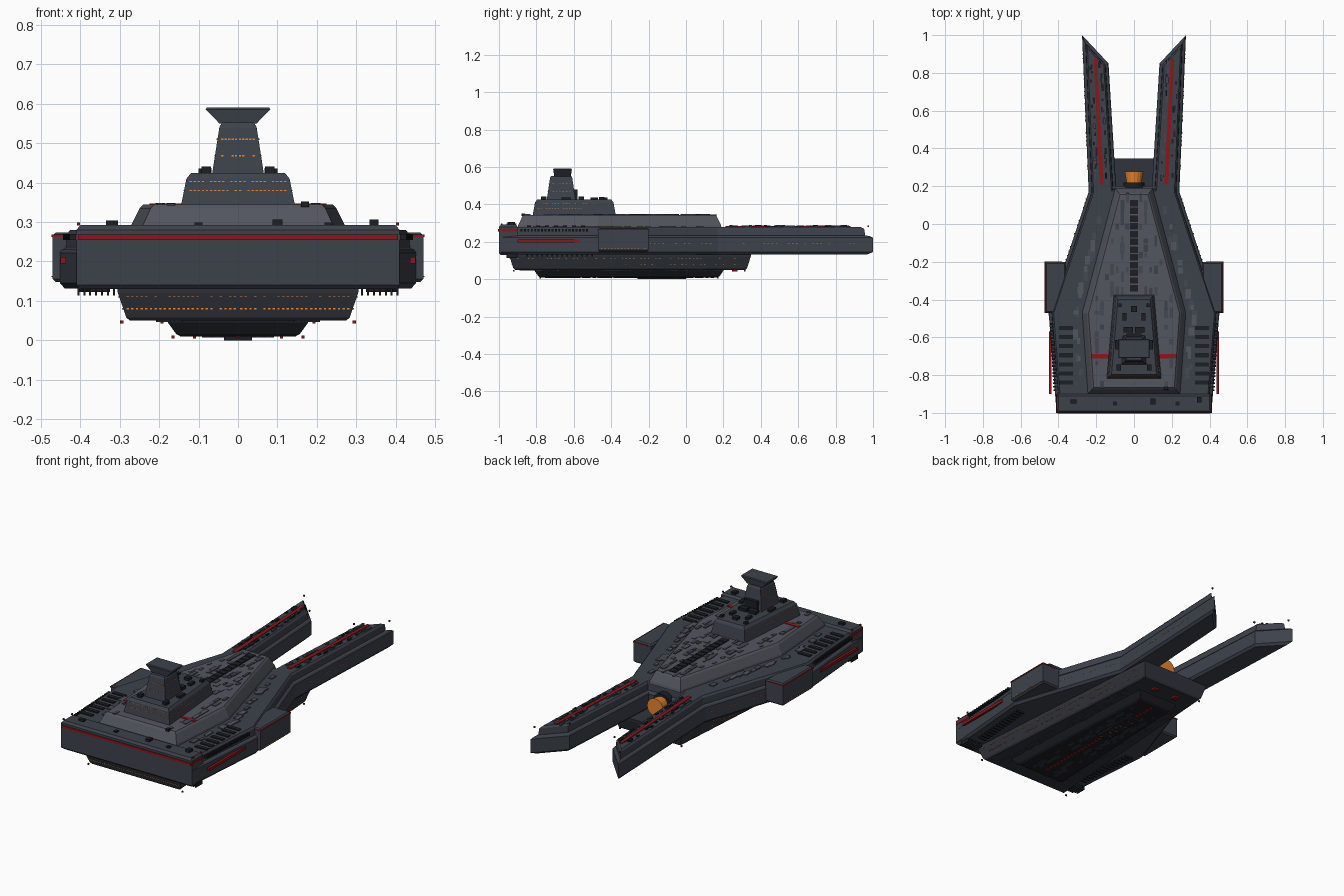
import bpy, bmesh, math, random
from mathutils import Vector, Matrix

if "Cube" in bpy.data.objects:
    bpy.data.objects.remove(bpy.data.objects["Cube"])
random.seed(4)


def material(name, r, g, b):
    m = bpy.data.materials.new(name)
    m.diffuse_color = (r, g, b, 1)
    m.use_nodes = True
    m.node_tree.nodes["Principled BSDF"].inputs["Base Color"].default_value = m.diffuse_color
    return m


HULL = material("hull_slate", .046, .054, .070)
DECK = material("deck_grey", .085, .092, .112)
PANEL = material("panel_grey", .060, .066, .082)
UNDER = material("under_slate", .030, .034, .043)
DARK = material("dark_metal", .012, .013, .017)
RED = material("signal_red", .26, .008, .012)
AMBER = material("amber", .80, .24, .03)


def finish(name, bm, mat):
    bmesh.ops.recalc_face_normals(bm, faces=bm.faces)
    me = bpy.data.meshes.new(name)
    bm.to_mesh(me)
    bm.free()
    me.materials.append(mat)
    ob = bpy.data.objects.new(name, me)
    bpy.context.collection.objects.link(ob)
    return ob


def inset(pts, d):
    """Mitred inward offset of a counter-clockwise outline."""
    out = []
    for i, p in enumerate(pts):
        a = (p - pts[i - 1]).normalized()
        b = (pts[(i + 1) % len(pts)] - p).normalized()
        n1, n2 = Vector((-a.y, a.x)), Vector((-b.y, b.x))
        out.append(p + (n1 + n2) * d / (1 + n1.dot(n2)))
    return out


def solid(name, half, levels, mat, pair=False):
    """Stack outlines at (z, inset, x scale). The half outline is joined with
    its mirror image, or built as two separate mirrored solids when pair."""
    flip = [(-x, y) for x, y in reversed(half)]
    bm = bmesh.new()
    for outline in ([half, flip] if pair else [half + flip]):
        pts = [Vector(p) for p in outline]
        rings = []
        for z, d, *sx in levels:
            s = sx[0] if sx else 1
            rings.append([bm.verts.new((p.x * s, p.y, z)) for p in inset(pts, d)])
        for lo, hi in zip(rings, rings[1:]):
            for i in range(len(lo)):
                bm.faces.new((lo[i - 1], lo[i], hi[i], hi[i - 1]))
        bm.faces.new(rings[0][::-1])
        bm.faces.new(rings[-1])
    return finish(name, bm, mat)


def boxes(name, items, mat, mirror=True):
    """Many boxes (cx, cy, cz, sx, sy, sz) in one object."""
    bm = bmesh.new()
    for cx, cy, cz, sx, sy, sz in items:
        for s in ((1, -1) if mirror and cx else (1,)):
            m = Matrix.Translation((cx * s, cy, cz)) @ Matrix.Diagonal((sx, sy, sz, 1))
            bmesh.ops.create_cube(bm, size=1, matrix=m)
    return finish(name, bm, mat)


def row(a, b, n, size, keep=1.0):
    a, b = Vector(a), Vector(b)
    return [(*a.lerp(b, i / (n - 1)), *size) for i in range(n) if random.random() < keep]


# Main hull with the two forward prongs
solid("main_hull", [(.41, -1), (.452, -.47), (.24, .17), (.275, 1), (.135, .85), (.095, .2)],
      [(.132, .012), (.145, 0), (.222, 0), (.23, .006), (.234, .016), (.24, .016),
       (.27, .018), (.28, .026)], HULL)
solid("stern_block", [(.41, -1), (.41, -.9)],
      [(.13, .01), (.14, 0), (.28, 0), (.292, .01)], HULL)

# Lower hull and keel
solid("lower_hull", [(.307, -.945), (.215, .348)],
      [(.05, .03), (.058, .022), (.12, .002), (.135, 0)], UNDER)
solid("keel", [(.178, -.81), (.125, .2)], [(.01, .03), (.016, .02), (.045, 0), (.052, 0)], DARK)
boxes("keel_hatch", [(0, -.13, .006, .07, .26, .012)], DARK)
boxes("keel_hatch_lights", row((.015, -.25, .0015), (.015, -.01, .0015), 9, (.02, .01, .003)), AMBER)
boxes("keel_red_line", row((0, -.72, .009), (0, -.29, .009), 16, (.016, .018, .004))
      + row((0, .03, .009), (0, .14, .009), 5, (.016, .018, .004)), RED)

# Raised deck, bridge tiers and tower
solid("upper_deck", [(.245, -.9), (.275, -.47), (.10, .19)],
      [(.275, 0), (.29, .003), (.335, .025), (.344, .034)], DECK)
solid("bridge_base", [(.145, -.82), (.107, -.375)],
      [(.34, 0), (.41, .013), (.425, .024)], HULL)
solid("bridge_tower", [(.066, -.745), (.06, -.59)], [(.42, 0), (.54, .018), (.552, .024)], HULL)
solid("tower_head", [(.082, -.71), (.082, -.61)],
      [(.55, .006, .62), (.586, 0), (.591, .003)], HULL)

# Side pods
solid("side_pods", [(.36, -.47), (.47, -.47), (.47, -.2), (.36, -.2)],
      [(.148, .008), (.156, 0), (.266, 0), (.274, .008)], HULL, pair=True)
solid("pod_trim", [(.38, -.472), (.473, -.472), (.473, -.198), (.38, -.198)],
      [(.262, 0), (.268, 0)], RED, pair=True)

# Forward energy dish between the prongs
bm = bmesh.new()
bmesh.ops.create_cone(bm, cap_ends=True, segments=16, radius1=.04, radius2=.05, depth=.06,
                      matrix=Matrix.Translation((0, .248, .2)) @ Matrix.Rotation(-math.pi / 2, 4, 'X'))
finish("forward_dish", bm, AMBER)
bm = bmesh.new()
bmesh.ops.create_cone(bm, cap_ends=True, segments=16, radius1=.055, radius2=.055, depth=.04,
                      matrix=Matrix.Translation((0, .2, .2)) @ Matrix.Rotation(math.pi / 2, 4, 'X'))
finish("dish_collar", bm, DARK)

# Red markings
solid("prong_stripes", [(.16, .21), (.182, .21), (.213, .88), (.195, .88)],
      [(.278, 0), (.284, 0)], RED, pair=True)
boxes("stern_stripe", [(0, -.998, .261, .812, .012, .014)], RED)
boxes("deck_stripes", [(.18, -.7, .344, .09, .022, .006)], RED)
boxes("side_stripes", [(.443, -.735, .203, .014, .33, .016), (.408, -.95, .261, .008, .1, .014)], RED)
boxes("belly_beacons", [(.07, .26, .047, .03, .03, .014)], RED)
boxes("corner_lights", [(x, y, z, .008, .008, .008) for x, y, z in (
    (.405, -.985, .295), (.405, -.91, .295), (.268, .975, .284), (.14, .84, .284),
    (.295, -.92, .046), (.193, .315, .046), (.165, -.78, .008), (.11, .17, .008),
    (.448, -.48, .21))], RED)

# Spine segments, deck vents and under-hull fins
boxes("deck_spine", row((0, -.34, .345), (0, .11, .345), 12, (.042, .034, .008)), DARK)
boxes("deck_vents", row((.36, -.55, .28), (.36, -.84, .28), 7, (.075, .022, .012)), DARK)
boxes("under_fins", row((.315, -.93, .125), (.405, -.93, .125), 7, (.005, .06, .024))
      + row((.35, -.85, .128), (.38, -.5, .128), 14, (.05, .008, .012)), DARK)
boxes("side_comb", row((.418, -.88, .262), (.435, -.53, .262), 20, (.018, .01, .014)), DARK)


def deck_half_width(y):
    return .21 + (y + .85) * .075 if y < -.47 else .238 - (y + .47) * .268


# Scattered armour plates on the raised deck, outer deck and prongs
plates = {DECK: [], PANEL: [], HULL: [], DARK: []}
tones = [PANEL, PANEL, HULL, DECK]
y = -.85
while y < .14:
    w = deck_half_width(y) - .02
    x = .035
    while x < w:
        inside = x < .16 and y < -.365
        if random.random() < .55 and not inside and abs(y + .7) > .03:
            for s in (1, -1):
                plates[random.choice(tones)].append(
                    (s * x, y, .344, random.uniform(.012, .026), random.uniform(.02, .06),
                     random.uniform(.004, .009)))
        x += .027
    y += .038
for i in range(110):
    y = random.uniform(.22, .86)
    x = .171 + (y - .21) * .05 + random.choice((-1, 1)) * random.uniform(.018, .032)
    plates[random.choice((PANEL, DARK, HULL))].append(
        (x * random.choice((1, -1)), y, .281, .01, random.uniform(.012, .035), random.uniform(.006, .016)))
for i in range(46):
    y = random.uniform(-.85, .12)
    x = deck_half_width(y) + random.uniform(.06, .085)
    plates[random.choice((PANEL, DECK))].append(
        (x * random.choice((1, -1)), y, .281, random.uniform(.015, .03), random.uniform(.02, .06), .008))
for mat, items in plates.items():
    if items:
        boxes("armour_plates_" + mat.name, items, mat, mirror=False)

# Belly plates on the lower hull and keel
boxes("belly_plates", [(random.uniform(.15, .2), random.uniform(-.88, .2), .05,
                        .02, random.uniform(.03, .08), .006) for i in range(40)]
      + [(random.uniform(.03, .085), random.uniform(-.74, .12), .01,
          .016, random.uniform(.02, .06), .006) for i in range(36)], UNDER)

# Equipment blocks on the bridge base and stern
boxes("bridge_equipment", [(.08, -.76, .43, .024, .03, .022), (.09, -.64, .428, .02, .05, .016),
                           (.03, -.56, .432, .05, .03, .02), (.05, -.49, .43, .02, .04, .016),
                           (0, -.45, .43, .03, .03, .018), (.075, -.43, .43, .016, .02, .014),
                           (0, -.6, .45, .08, .04, .06)], DARK)
boxes("stern_equipment", [(.345, -.93, .297, .024, .03, .02), (-.32, -.94, .296, .03, .02, .016),
                          (.23, -.95, .294, .02, .02, .01), (.1, -.94, .297, .025, .03, .018),
                          (-.1, -.95, .294, .02, .02, .01), (.17, -.87, .345, .02, .02, .014)],
      DARK, mirror=False)

# Rows of lit windows
fx, sx = (.006, .006, .003), (.006, .007, .003)
win = []
for z, y in ((.11, -.94), (.08, -.93)):
    win += row((.008, y, z), (.28, y, z), 24, fx, .75)
    win += row((.302 - (.11 - z) * .25, -.9, z), (.215 - (.11 - z) * .25, .28, z), 60, sx, .6)
for z, d in ((.38, .008), (.403, .012)):
    win += row((.006, -.819 + d, z), (.12, -.819 + d, z), 12, fx, .8)
    win += row((.143 - d, -.79, z), (.106 - d, -.41, z), 26, sx, .7)
for z, d in ((.468, .007), (.51, .013)):
    win += row((.005, -.744 + d, z), (.04, -.744 + d, z), 5, fx, .8)
    win += row((.064 - d, -.71, z), (.06 - d, -.62, z), 6, sx, .8)
win += row((.47, -.45, .162), (.47, -.22, .162), 14, sx, .8)
win += row((.241, .2, .19), (.271, .92, .19), 34, sx, .5)
win += row((.435, -.42, .19), (.245, .155, .19), 26, sx, .5)
win += row((.006, -.789, .03), (.14, -.789, .03), 9, fx, .8)
boxes("window_lights", win, AMBER)
